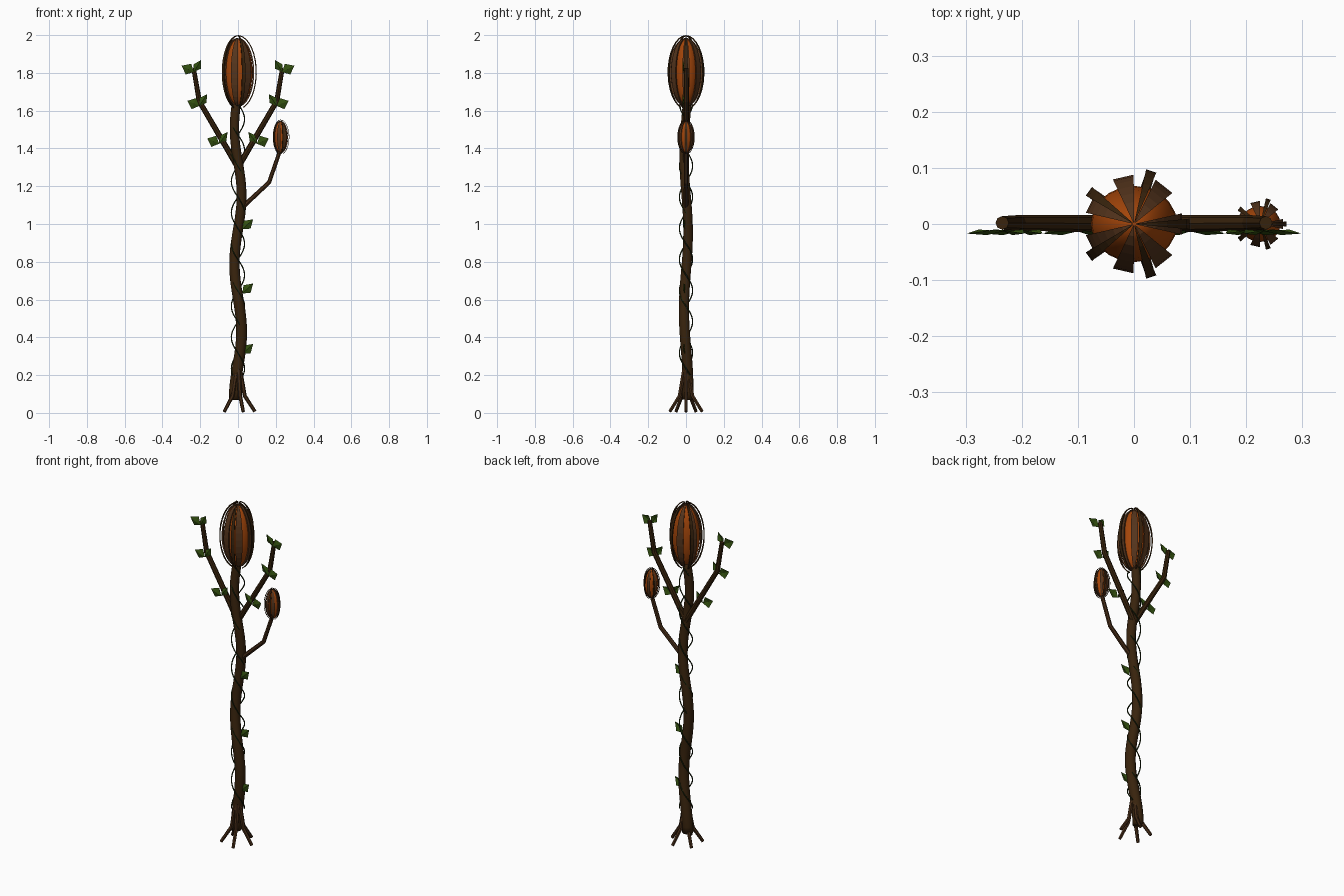
import bpy, bmesh, math
from mathutils import Vector

if "Cube" in bpy.data.objects:
    bpy.data.objects.remove(bpy.data.objects["Cube"])


def material(name, rgb):
    m = bpy.data.materials.new(name)
    m.diffuse_color = (*rgb, 1)
    m.use_nodes = True
    m.node_tree.nodes["Principled BSDF"].inputs["Base Color"].default_value = m.diffuse_color
    return m


BARK = material("dark_bark", (0.040, 0.017, 0.004))
WOOD = material("branch_brown", (0.058, 0.024, 0.008))
HUSK = material("husk_brown", (0.090, 0.035, 0.012))
GLOW = material("pod_orange", (0.37, 0.06, 0.003))
LEAF = material("leaf_green", (0.032, 0.078, 0.005))
VINE = material("vine_green", (0.014, 0.026, 0.005))


def make(name, bm, mat):
    bmesh.ops.recalc_face_normals(bm, faces=bm.faces)
    me = bpy.data.meshes.new(name)
    bm.to_mesh(me)
    bm.free()
    me.materials.append(mat)
    ob = bpy.data.objects.new(name, me)
    bpy.context.collection.objects.link(ob)
    return ob


def tube(name, pts, r0, r1, mat, sides=8):
    """Tapered tube swept along a list of points."""
    pts = [Vector(p) for p in pts]
    bm, rings, n = bmesh.new(), [], len(pts)
    for i, p in enumerate(pts):
        t = (pts[min(i + 1, n - 1)] - pts[max(i - 1, 0)]).normalized()
        u = t.cross(Vector((0, 1, 0))).normalized()
        v = t.cross(u)
        r = r0 + (r1 - r0) * i / (n - 1)
        rings.append([bm.verts.new(p + r * (u * math.cos(a) + v * math.sin(a)))
                      for a in (math.tau * k / sides for k in range(sides))])
    for a, b in zip(rings, rings[1:]):
        for k in range(sides):
            j = (k + 1) % sides
            bm.faces.new((a[k], a[j], b[j], b[k]))
    bm.faces.new(rings[0])
    bm.faces.new(rings[-1])
    return make(name, bm, mat)


def trunk_point(z):
    return Vector((0.019 * math.sin(math.tau * (z - 0.25) / 0.72),
                   0.011 * math.sin(math.tau * (z - 0.75) / 0.82), z))


# wavy trunk
trunk = tube("trunk", [trunk_point(0.07 + 1.58 * i / 40) for i in range(41)],
             0.03, 0.024, BARK, 10)

# two thin vine strands winding round the trunk
for strand in range(2):
    vine = []
    for i in range(121):
        z = 0.2 + 1.43 * i / 120
        a = math.pi * strand - math.tau * (z - 0.73) / 0.33
        vine.append((0.035 * math.cos(a), 0.035 * math.sin(a), z))
    tube(f"vine_{strand}", vine, 0.0035, 0.0035, VINE, 5)

# five splayed roots
for k in range(5):
    a = math.tau * k / 5
    c, s = math.cos(a), math.sin(a)
    tube(f"root_{k}", [(r * c, r * s, z) for r, z in
                       ((0.01, 0.23), (0.036, 0.09), (0.09, 0.007))],
         0.012, 0.009, WOOD, 6)


def strip(name, centre, s, angle, half, radius, height, thick, th0, th1, mat):
    """Curved strip following a meridian of an ellipsoid, with a constant half angle."""
    bm, rings, n = bmesh.new(), [], 14
    for i in range(n + 1):
        th = th0 + (th1 - th0) * i / n
        ring = []
        for off, side in ((0, -1), (0, 1), (-thick, 1), (-thick, -1)):
            r = (radius + off) * math.sin(th)
            a = angle + side * half
            ring.append(bm.verts.new(centre + s * Vector(
                (r * math.cos(a), r * math.sin(a), (height + off) * math.cos(th)))))
        rings.append(ring)
    for a, b in zip(rings, rings[1:]):
        for k in range(4):
            j = (k + 1) % 4
            bm.faces.new((a[k], a[j], b[j], b[k]))
    bm.faces.new(rings[0])
    bm.faces.new(rings[-1])
    make(name, bm, mat)


def pod(name, centre, s):
    """Orange core, seven husk petals and five slim outer ribs."""
    centre = Vector(centre)
    bm = bmesh.new()
    bmesh.ops.create_uvsphere(bm, u_segments=20, v_segments=14, radius=1)
    for v in bm.verts:
        v.co = centre + s * Vector((v.co.x * 0.077, v.co.y * 0.068, v.co.z * 0.178))
    make(name + "_core", bm, GLOW).data.shade_smooth()
    for k in range(7):
        strip(f"{name}_petal_{k}", centre, s, math.tau * k / 7, math.radians(12.5),
              0.088, 0.183, 0.008, 0.04, 3.0, HUSK)
    for k in range(5):
        strip(f"{name}_rib_{k}", centre, s, math.tau * k / 5, math.radians(5.5),
              0.1, 0.197, 0.006, 0.03, 2.85, BARK)


pod("large_pod", (0, 0, 1.803), 1.0)
pod("small_pod", (0.225, 0, 1.46), 0.47)

# stalk of the small pod
tube("pod_stalk", [(0.02, 0, 1.085), (0.165, 0, 1.22), (0.222, 0, 1.385)],
     0.013, 0.011, WOOD, 7)


def leaf(name, base, tip, width, y):
    """Folded diamond leaf lying nearly in the front plane."""
    b, t = Vector((base[0], y, base[1])), Vector((tip[0], y - 0.004, tip[1]))
    d = t - b
    side = Vector((-d.z, 0, d.x)).normalized() * width / 2
    mid = b + d * 0.45
    back = Vector((0, 0.005, 0))
    bm = bmesh.new()
    vb, vt, vm, vl, vr = [bm.verts.new(p) for p in
                          (b, t, mid - back, mid + side + back, mid - side + back)]
    for f in ((vb, vm, vl), (vm, vt, vl), (vb, vr, vm), (vr, vt, vm)):
        bm.faces.new(f)
    make(name, bm, LEAF)


# mirrored upper branches, each with three pairs of leaves
PAIRS = [((0.10, 1.425), (0.163, 1.453), (0.055, 1.487)),
         ((0.205, 1.625), (0.268, 1.652), (0.163, 1.688)),
         ((0.233, 1.805), (0.298, 1.838), (0.196, 1.868))]
for m, label in ((-1, "left"), (1, "right")):
    tube(f"{label}_branch", [(0, 0, 1.30), (m * 0.205, 0.002, 1.65), (m * 0.235, 0.002, 1.825)],
         0.016, 0.012, BARK, 8)
    for i, (b, out, inn) in enumerate(PAIRS):
        leaf(f"{label}_outer_leaf_{i}", (m * b[0], b[1]), (m * out[0], out[1]), 0.064, -0.013)
        leaf(f"{label}_inner_leaf_{i}", (m * b[0], b[1]), (m * inn[0], inn[1]), 0.045, -0.013)

# single leaves on the trunk
for i, z in enumerate((0.32, 0.64, 0.98)):
    leaf(f"trunk_leaf_{i}", (0.022, z - 0.008), (0.08, z + 0.045), 0.055, -0.008)

trunk.data.shade_smooth()
